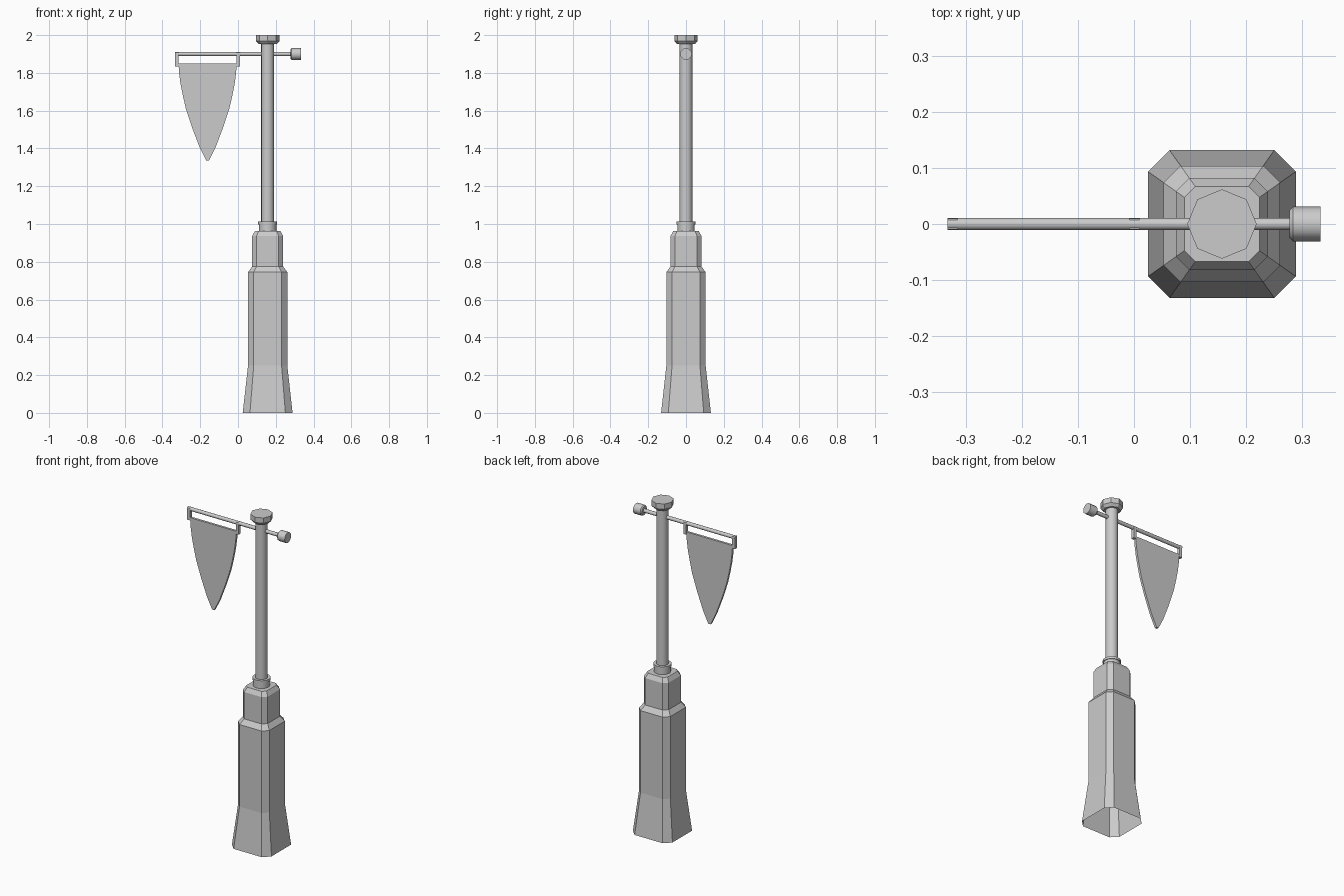
import bpy, bmesh, math
from mathutils import Matrix

if "Cube" in bpy.data.objects:
    bpy.data.objects.remove(bpy.data.objects["Cube"])

CX = 0.157   # pole axis
ARM_Z = 1.90


def make(name, bm, smooth=False):
    bmesh.ops.recalc_face_normals(bm, faces=bm.faces)
    me = bpy.data.meshes.new(name)
    bm.to_mesh(me)
    bm.free()
    ob = bpy.data.objects.new(name, me)
    bpy.context.collection.objects.link(ob)
    if smooth:
        bpy.context.view_layer.objects.active = ob
        ob.select_set(True)
        bpy.ops.object.shade_smooth_by_angle(angle=math.radians(40))
        ob.select_set(False)
    return ob


def loft(name, rings, matrix, cap_start=True, smooth=False):
    """Skin a list of (outline, height) rings along local z."""
    bm = bmesh.new()
    loops = [[bm.verts.new((x, y, z)) for x, y in outline] for outline, z in rings]
    n = len(loops[0])
    for a, b in zip(loops, loops[1:]):
        for i in range(n):
            j = (i + 1) % n
            bm.faces.new((a[i], a[j], b[j], b[i]))
    bm.faces.new(loops[-1])
    if cap_start:
        bm.faces.new(loops[0][::-1])
    bm.transform(matrix)
    return make(name, bm, smooth)


def circle(r, n):
    return [(r * math.cos(2 * math.pi * i / n), r * math.sin(2 * math.pi * i / n)) for i in range(n)]


def chamfered_square(h, k=0.71):
    c = h * k
    return [(h, -c), (h, c), (c, h), (-c, h), (-h, c), (-h, -c), (-c, -h), (c, -h)]


def round_part(name, profile, n, matrix, smooth=True):
    return loft(name, [(circle(r, n), z) for r, z in profile], matrix, smooth=smooth)


UP = Matrix.Translation((CX, 0, 0))
ALONG_X = Matrix.Translation((0, 0, ARM_Z)) @ Matrix.Rotation(math.pi / 2, 4, 'Y')

# Stepped base, open underneath
base = [(0.132, 0), (0.104, 0.25), (0.104, 0.745), (0.082, 0.775), (0.082, 0.937), (0.067, 0.963)]
loft("base", [(chamfered_square(h), z) for h, z in base], UP, cap_start=False)

# Collar, pole and cap
round_part("collar", [(0.046, 0.96), (0.046, 0.998), (0.050, 0.998), (0.050, 1.012)], 16, UP)
round_part("pole", [(0.034, 1.0), (0.034, 1.96)], 16, UP)
round_part("cap", [(0.047, 1.952), (0.062, 1.968), (0.062, 2.0)], 8, UP, smooth=False)

# Crossarm with end knob
round_part("crossarm", [(0.011, -0.333), (0.011, 0.29)], 12, ALONG_X)
round_part("arm_knob", [(0.025, 0.278), (0.031, 0.284), (0.031, 0.333)], 12, ALONG_X)

# Brackets holding the banner
for side, x in (("left", -0.324), ("right", 0.001)):
    bm = bmesh.new()
    bmesh.ops.create_cube(bm, size=1)
    bm.transform(Matrix.Translation((x, 0, 1.871)) @ Matrix.Diagonal((0.018, 0.02, 0.073, 1)))
    make(f"bracket_{side}", bm)

# Tapered banner with curved sides
half = [(0.154, 1.85), (0.151, 1.80), (0.143, 1.74), (0.131, 1.68), (0.115, 1.61),
        (0.082, 1.51), (0.042, 1.405), (0.007, 1.335)]
outline = half + [(-x, z) for x, z in reversed(half)]
to_front = Matrix.Translation((-0.161, 0, 0)) @ Matrix.Rotation(math.pi / 2, 4, 'X')
loft("banner", [(outline, -0.007), (outline, 0.007)], to_front)
